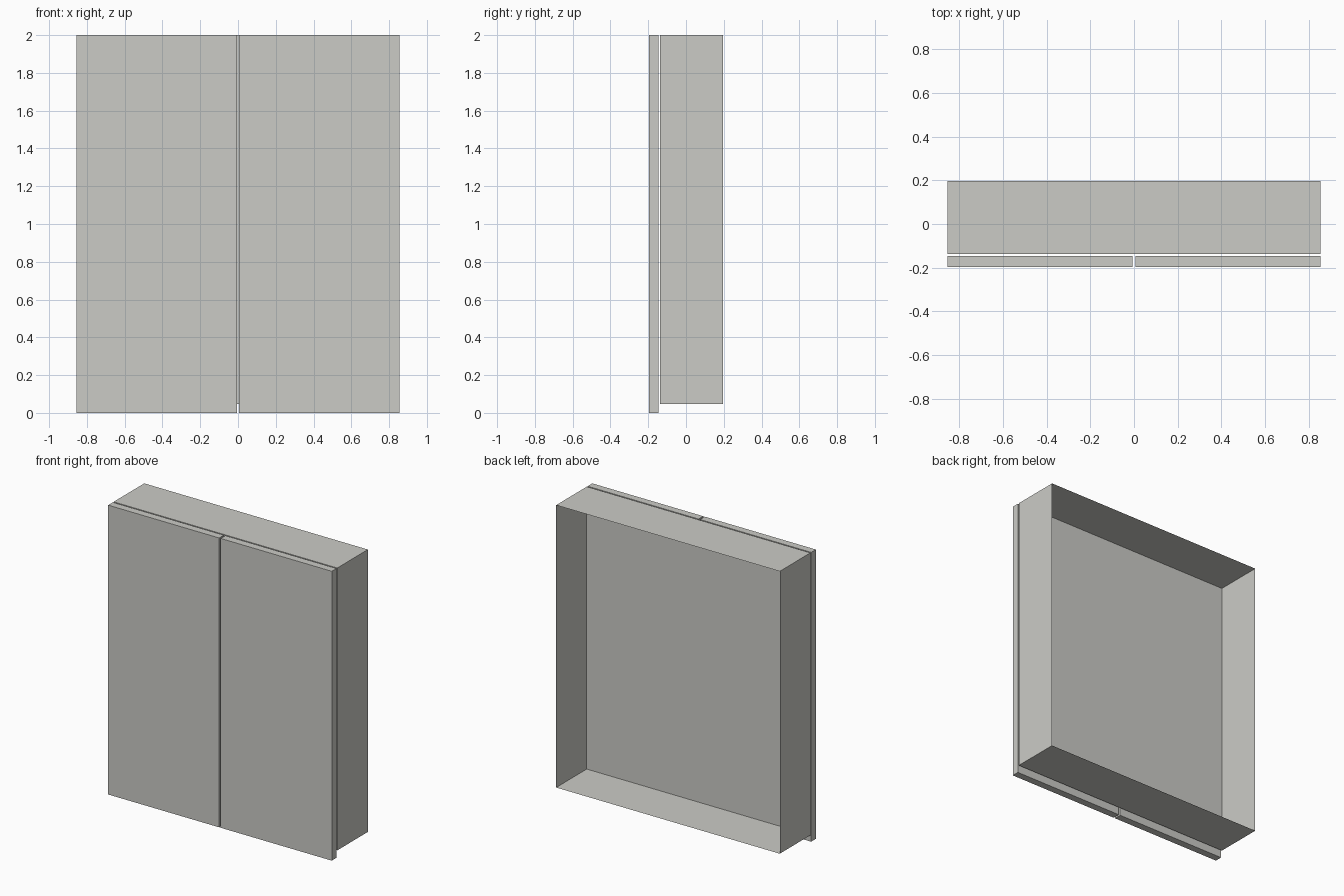
import bpy
import bmesh

cube = bpy.data.objects.get("Cube")
if cube:
    bpy.data.objects.remove(cube, do_unlink=True)

HALF_W, TOP, BACK, FRONT = 0.855, 2.0, 0.197, -0.197

paint = bpy.data.materials.new("warm_light_grey")
paint.use_nodes = True
colour = (0.60, 0.60, 0.565, 1)
paint.diffuse_color = colour
paint.node_tree.nodes["Principled BSDF"].inputs["Base Color"].default_value = colour


def box(name, low, high, open_back=False):
    """Box between two corners, optionally without its +y face."""
    bm = bmesh.new()
    bmesh.ops.create_cube(bm, size=1)
    for v in bm.verts:
        v.co = [low[i] if v.co[i] < 0 else high[i] for i in range(3)]
    bm.normal_update()
    if open_back:
        rear = [f for f in bm.faces if f.normal.y > 0.9]
        bmesh.ops.delete(bm, geom=rear, context="FACES_ONLY")
    mesh = bpy.data.meshes.new(name)
    bm.to_mesh(mesh)
    bm.free()
    mesh.materials.append(paint)
    obj = bpy.data.objects.new(name, mesh)
    bpy.context.collection.objects.link(obj)
    return obj


# Thin-walled cabinet shell, open at the rear
box("cabinet_shell", (-HALF_W, -0.137, 0.048), (HALF_W, BACK, TOP), open_back=True)

# Pair of doors, each a core with a thin front panel
for side, x0, x1 in (("right", -HALF_W, -0.006), ("left", 0.006, HALF_W)):
    box(side + "_door_core", (x0, -0.187, 0), (x1, -0.146, TOP))
    box(side + "_door_front", (x0, FRONT, 0), (x1, -0.187, TOP))
